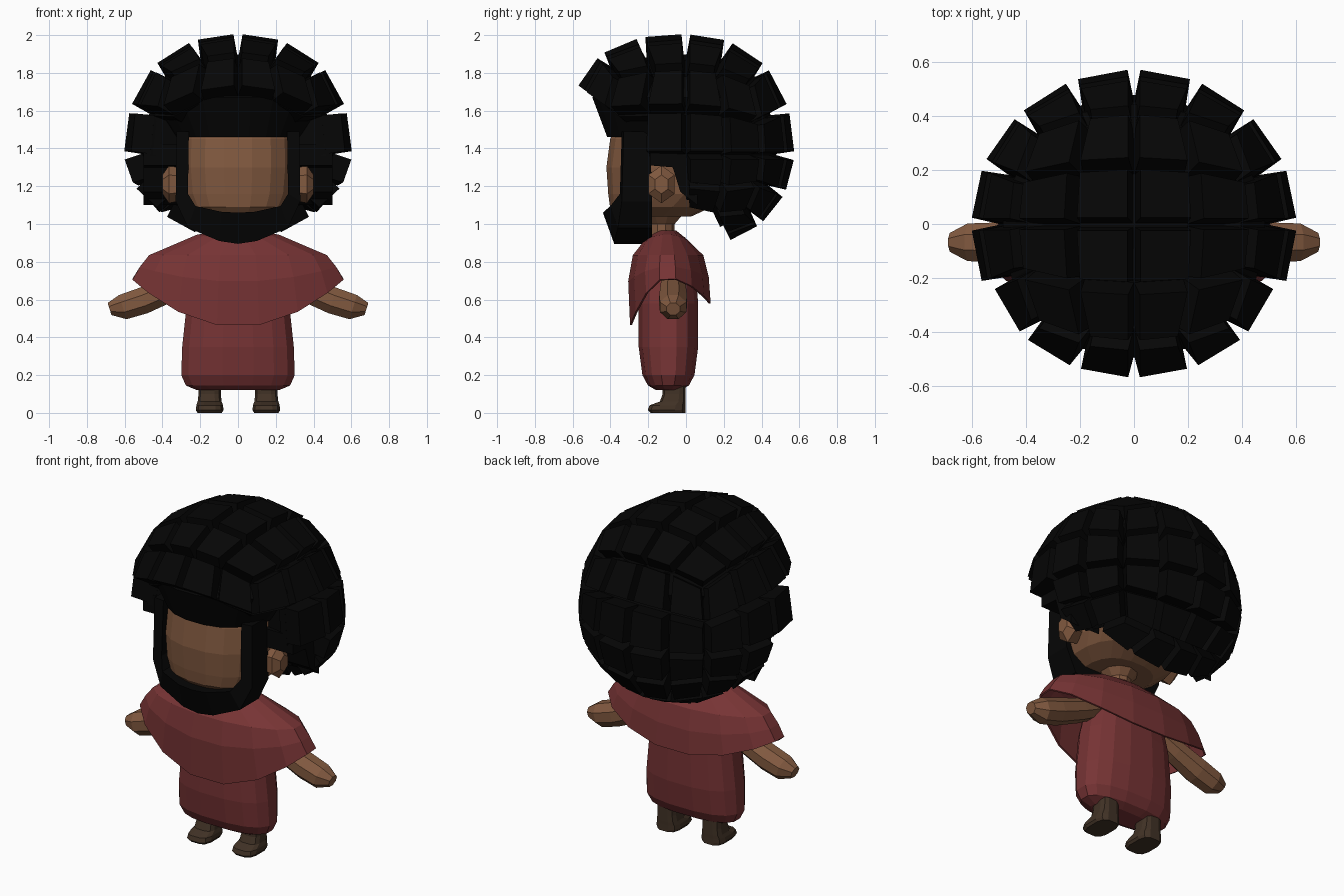
import bpy, bmesh, math
from mathutils import Vector

if "Cube" in bpy.data.objects:
    bpy.data.objects.remove(bpy.data.objects["Cube"], do_unlink=True)


def material(name, rgb):
    m = bpy.data.materials.new(name)
    m.use_nodes = True
    m.diffuse_color = (*rgb, 1)
    bsdf = m.node_tree.nodes["Principled BSDF"]
    bsdf.inputs["Base Color"].default_value = (*rgb, 1)
    bsdf.inputs["Roughness"].default_value = 0.9
    return m


BLACK = material("hair black", (0.0018, 0.0018, 0.0018))
SKIN = material("warm skin", (0.22, 0.1, 0.05))
RED = material("robe red", (0.185, 0.034, 0.035))
BROWN = material("shoe brown", (0.053, 0.032, 0.019))


def finish(name, bm, mat):
    bmesh.ops.remove_doubles(bm, verts=bm.verts, dist=0.0005)
    bmesh.ops.recalc_face_normals(bm, faces=bm.faces)
    mesh = bpy.data.meshes.new(name)
    bm.to_mesh(mesh)
    bm.free()
    mesh.materials.append(mat)
    ob = bpy.data.objects.new(name, mesh)
    bpy.context.collection.objects.link(ob)
    return ob


def loft(name, rings, mat, end_cap=True):
    """Skin closed rings of points and cap the ends."""
    bm = bmesh.new()
    loops = [[bm.verts.new(p) for p in ring] for ring in rings]
    n = len(loops[0])
    for a, b in zip(loops, loops[1:]):
        for i in range(n):
            j = (i + 1) % n
            bm.faces.new((a[i], a[j], b[j], b[i]))
    bm.faces.new(loops[0])
    if end_cap:
        bm.faces.new(loops[-1])
    return finish(name, bm, mat)


def oval(hx, y0, y1, z, n=16, power=2.0, x=0):
    """Horizontal superellipse ring between y0 and y1."""
    pts = []
    for i in range(n):
        a = math.tau * (i + 0.5) / n
        c, s = math.cos(a), math.sin(a)
        px = math.copysign(abs(c) ** (2 / power), c)
        py = math.copysign(abs(s) ** (2 / power), s)
        pts.append((x + hx * px, (y0 + y1) / 2 + (y1 - y0) / 2 * py, z))
    return pts


def mirrored(points, side):
    return [(p[0] * side, p[1], p[2]) for p in points]


# Head and neck
loft("head", [oval(hx, y0, y1, z, 20, 2.5) for z, hx, y0, y1 in (
    (1.04, 0.2, -0.36, 0.03), (1.09, 0.28, -0.405, 0.14), (1.16, 0.315, -0.415, 0.25),
    (1.3, 0.33, -0.425, 0.33), (1.45, 0.325, -0.405, 0.33), (1.56, 0.28, -0.35, 0.28))], SKIN)
loft("neck", [oval(r, -0.13 - r, -0.13 + r, z, 10) for z, r in ((0.9, 0.07), (1.0, 0.07), (1.07, 0.13))], SKIN)

# Beard with sideburns: four-point sections swept around the jaw
half = []
for xi, zi, yi, xo, zo, yo, yb in (
        (0.26, 1.49, -0.34, 0.325, 1.49, -0.33, -0.19),
        (0.265, 1.16, -0.35, 0.33, 1.12, -0.34, -0.18),
        (0.225, 1.095, -0.4, 0.265, 0.98, -0.36, -0.18),
        (0.09, 1.065, -0.435, 0.1, 0.91, -0.38, -0.18),
        (0, 1.06, -0.44, 0, 0.895, -0.38, -0.18)):
    half.append([(xi, yi, zi), (xo, yo, zo), (xo, yb, zo), (xi, yb, zi)])
loft("beard", half + [mirrored(s, -1) for s in reversed(half[:-1])], BLACK)

# Ears
for side, label in ((1, "left"), (-1, "right")):
    rings = []
    for x, r in ((0.3, 0.085), (0.365, 0.1), (0.4, 0.05)):
        rings.append([(side * x, -0.13 + 0.8 * r * math.cos(a), 1.21 + r * math.sin(a))
                      for a in (math.tau * (k + 0.5) / 6 for k in range(6))])
    loft(label + "_ear", rings, SKIN)


# Hair: a round cap on a cube-sphere grid, with one block on each cell
def hair_point(d, scale=1.0):
    e = math.asin(max(-1, min(1, d.z)))
    k = scale * (1 + (0.045 if e > 0 else -0.03) * math.sin(2 * e) ** 2)
    lift = 0.12 * min(0, d.y) ** 2 if d.z > 0 else 0
    low = 0.4 + 0.12 * min(1, max(0, d.y) / 0.5)
    return Vector((d.x * 0.6 * k, d.y * k * (0.61 if d.y < 0 else 0.57),
                   1.36 + d.z * k * (0.64 if d.z > 0 else low) + lift))


def hair_cells(n=4):
    t = [math.tan(math.pi / 4 * (2 * i / n - 1)) for i in range(n + 1)]
    for axis in range(3):
        for sign in (-1, 1):
            for i in range(n):
                for j in range(n):
                    quad = []
                    for u, v in ((i, j), (i + 1, j), (i + 1, j + 1), (i, j + 1)):
                        d = [0, 0, 0]
                        d[axis] = sign
                        d[(axis + 1) % 3], d[(axis + 2) % 3] = t[u], t[v]
                        quad.append(Vector(d).normalized())
                    yield quad


def has_hair(d):
    if d.z > 0.35:
        return True
    if d.z > 0:
        return d.y > -0.25
    return d.y > (0.05 if d.z > -0.7 else 0.4)


cap, blocks = bmesh.new(), bmesh.new()
for quad in hair_cells():
    mid = sum(quad, Vector()).normalized()
    if not has_hair(mid):
        continue
    cap.faces.new([cap.verts.new(hair_point(d, 0.84)) for d in quad])
    top = [hair_point(d) for d in quad]
    centre = sum(top, Vector()) / 4
    normal = (top[2] - top[0]).cross(top[3] - top[1]).normalized()
    if normal.dot(centre - Vector((0, 0, 1.36))) < 0:
        normal.negate()
    top = [centre + (p - centre) * 0.8 + normal * 0.01 for p in top]
    a = [blocks.verts.new(p) for p in top]
    b = [blocks.verts.new(centre + (p - centre) * 1.04 - normal * 0.15) for p in top]
    blocks.faces.new(a)
    blocks.faces.new(b)
    for i in range(4):
        j = (i + 1) % 4
        blocks.faces.new((a[i], a[j], b[j], b[i]))
finish("hair_blocks", blocks, BLACK)
cap_ob = finish("hair_cap", cap, BLACK)
thick = cap_ob.modifiers.new("thickness", "SOLIDIFY")
thick.thickness = 0.15
thick.offset = -1
loft("hairline_band", [oval(0.34, -0.42, 0.36, 1.46, 24, 2.3),
                       oval(0.49, -0.5, 0.45, 1.67, 24), oval(0.4, -0.4, 0.4, 1.78, 24)], BLACK)

# Short hair above each ear, sloping back behind it
for side, label in ((1, "left"), (-1, "right")):
    outline = [(-0.19, 1.31), (-0.07, 1.3), (-0.03, 1.17), (0.06, 1.1), (0.06, 1.42), (-0.19, 1.42)]
    loft(label + "_temple_hair", [[(side * x, y, z) for y, z in outline] for x in (0.3, 0.5)], BLACK)

# Robe
loft("robe", [oval(hx, -0.093 - hy, -0.093 + hy, z, 16, 2.5) for z, hx, hy in (
    (0.12, 0.22, 0.065), (0.145, 0.28, 0.11), (0.2, 0.305, 0.14), (0.35, 0.3, 0.16),
    (0.58, 0.275, 0.16), (0.8, 0.22, 0.14), (0.93, 0.14, 0.09))], RED)

# Poncho: hem hangs lower at the front and back than at the arms
rings = []
for hx, front, back, z, drop_f, drop_b in (
        (0.09, 0.05, 0.05, 0.965, 0, 0), (0.22, 0.12, 0.11, 0.945, 0.03, 0.03),
        (0.48, 0.185, 0.195, 0.835, 0.0, 0.0), (0.53, 0.21, 0.225, 0.775, 0.08, 0.06),
        (0.57, 0.2, 0.235, 0.715, 0.26, 0.14)):
    ring = []
    for i in range(16):
        a = math.tau * (i + 0.5) / 16
        s = math.sin(a)
        depth, drop = (front, drop_f) if s < 0 else (back, drop_b)
        ring.append((hx * math.cos(a), -0.1 + depth * s, z - drop * abs(s) ** 2))
    rings.append(ring)
poncho = loft("poncho", rings, RED, end_cap=False)
cloth = poncho.modifiers.new("cloth", "SOLIDIFY")
cloth.thickness = 0.01
cloth.offset = -1

# Arms, legs and shoes
for side, label in ((1, "left"), (-1, "right")):
    rings = []
    for x, z, r in ((0.18, 0.735, 0.055), (0.34, 0.66, 0.068), (0.5, 0.595, 0.076),
                    (0.61, 0.56, 0.072), (0.68, 0.55, 0.036)):
        ring = []
        for k in range(8):
            a = math.tau * (k + 0.5) / 8
            up = r * math.sin(a)
            ring.append((side * (x + 0.3 * up), -0.068 + 1.05 * r * math.cos(a), z + 0.96 * up))
        rings.append(ring)
    loft(label + "_arm", rings, SKIN)
    loft(label + "_shoe", [oval(hx, y0, 0.0, z, 12, 3.2, side * 0.15) for z, hx, y0 in (
        (0.0, 0.066, -0.19), (0.015, 0.075, -0.205), (0.04, 0.072, -0.195),
        (0.06, 0.065, -0.14), (0.1, 0.06, -0.125), (0.2, 0.06, -0.125))], BROWN)
